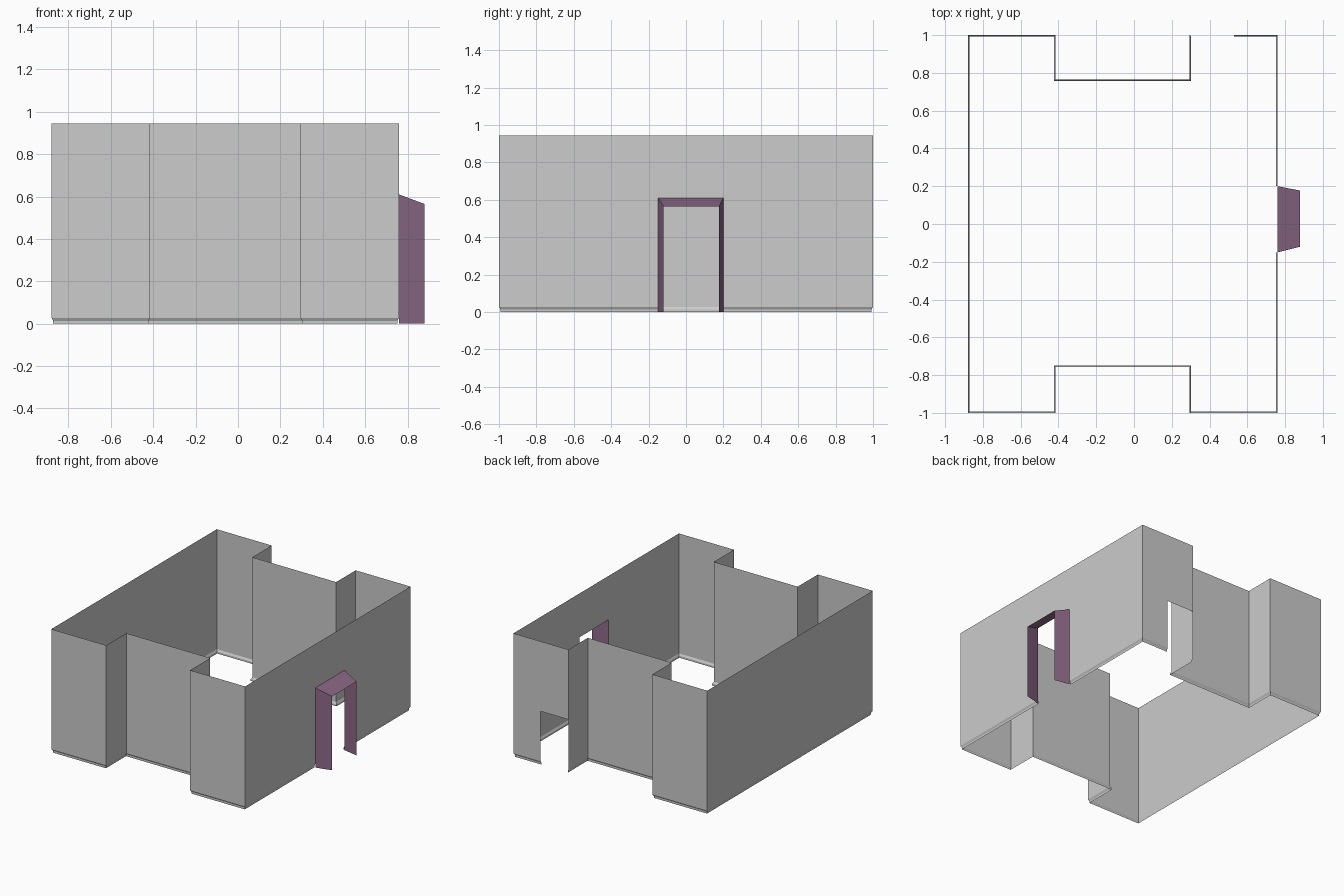
import bpy
from mathutils import Vector

if "Cube" in bpy.data.objects:
    bpy.data.objects.remove(bpy.data.objects["Cube"])


def make_material(name, color):
    mat = bpy.data.materials.new(name)
    mat.use_nodes = True
    mat.diffuse_color = (*color, 1)
    mat.node_tree.nodes["Principled BSDF"].inputs["Base Color"].default_value = (*color, 1)
    return mat


def make_object(name, quads, mat):
    """Build one object from a list of four-corner panels."""
    verts = [p for quad in quads for p in quad]
    faces = [range(i, i + 4) for i in range(0, len(verts), 4)]
    mesh = bpy.data.meshes.new(name)
    mesh.from_pydata(verts, [], [tuple(f) for f in faces])
    mesh.materials.append(mat)
    obj = bpy.data.objects.new(name, mesh)
    bpy.context.collection.objects.link(obj)
    return obj


wall_gray = make_material("wall gray", (0.604, 0.604, 0.604))
door_purple = make_material("door purple", (0.262, 0.142, 0.24))

TOP = 0.945
SIDE_DOOR, BACK_DOOR = 0.61, 0.41

# Floor outline, counter-clockwise, with door jambs as extra points
outline = [Vector(p) for p in (
    (-0.88, -1), (-0.415, -1), (-0.415, -0.757), (0.295, -0.757), (0.295, -1),
    (0.76, -1), (0.76, -0.15), (0.76, 0.2), (0.76, 1), (0.53, 1),
    (0.295, 1), (0.295, 0.765), (-0.415, 0.765), (-0.415, 1), (-0.88, 1))]
doors = {6: SIDE_DOOR, 9: BACK_DOOR}
count = len(outline)


def inward(i):
    """Inward normal of the wall that starts at outline point i."""
    d = (outline[(i + 1) % count] - outline[i % count]).normalized()
    return Vector((-d.y, d.x))


def corner(i, inset, z):
    i %= count
    before, after = inward(i - 1), inward(i)
    shift = after if before.dot(after) > 0.9 else before + after
    return (*(outline[i] + shift * inset), z)


# Walls with a recessed foot: (inset, height) from ground to top
foot = [(0.008, 0), (0.008, 0.014), (0, 0.028)]
walls, base = [], []
for i in range(count):
    bottom = doors.get(i, foot[-1][1])
    walls.append([corner(i, 0, bottom), corner(i + 1, 0, bottom),
                  corner(i + 1, 0, TOP), corner(i, 0, TOP)])
    if i not in doors:
        for low, high in zip(foot, foot[1:]):
            base.append([corner(i, *low), corner(i + 1, *low),
                         corner(i + 1, *high), corner(i, *high)])
make_object("walls", walls, wall_gray)
make_object("wall_foot", base, wall_gray)


# Tapered frame projecting from the side door
def arch(x, y0, y1, z):
    return [(x, y0, 0), (x, y0, z), (x, y1, z), (x, y1, 0)]


inner = arch(0.76, -0.15, 0.2, SIDE_DOOR)
outer = arch(0.88, -0.12, 0.177, 0.565)
make_object("door_frame", [[inner[i], outer[i], outer[i + 1], inner[i + 1]]
                           for i in range(3)], door_purple)
